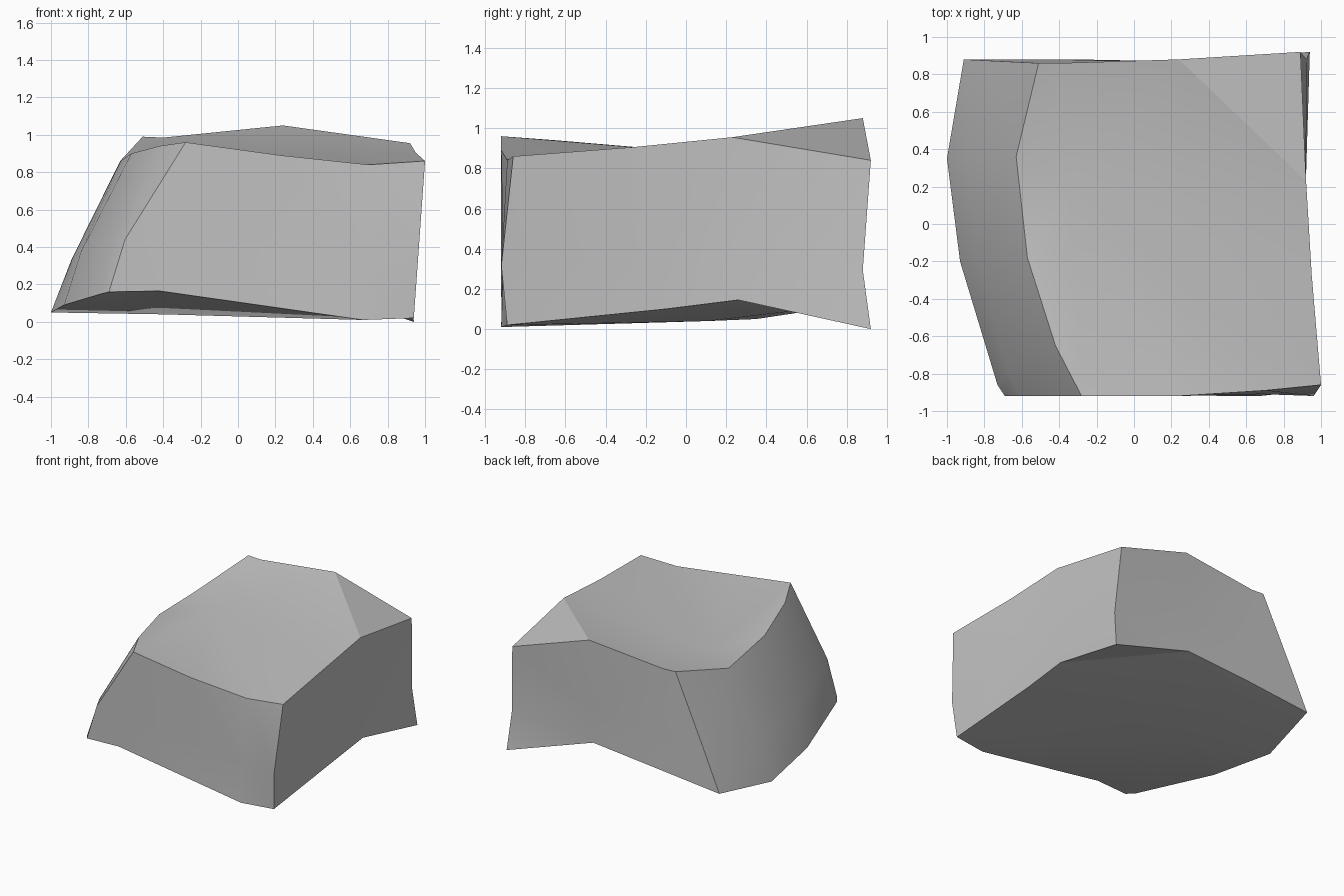
import bpy
import bmesh
import math
from mathutils import Vector

cube = bpy.data.objects.get("Cube")
if cube:
    bpy.data.objects.remove(cube, do_unlink=True)

# One stone colour
stone = bpy.data.materials.new("stone_grey")
stone.use_nodes = True
grey = (0.54, 0.54, 0.54, 1.0)
stone.diffuse_color = grey
bsdf = stone.node_tree.nodes["Principled BSDF"]
bsdf.inputs["Base Color"].default_value = grey
bsdf.inputs["Roughness"].default_value = 0.9

# Outlines run from the front left, along the front, right, back and slanted side
foot_outline = [
    (-.69, -.92, .16), (-.42, -.91, .165), (.67, -.92, .01), (.94, -.89, .02),
    (.92, -.1, .1), (.92, .26, .145), (.94, .92, 0), (.21, .87, .235),
    (-.31, .88, .19), (-.91, .88, .13), (-1, .35, .05), (-.93, -.2, .09),
    (-.73, -.86, .15),
]
crown_outline = [
    (-.28, -.92, .96), (.23, -.92, .89), (.7, -.89, .84), (1, -.86, .86),
    (.95, -.27, .905), (.92, .23, .955), (.89, .92, .84), (.24, .88, 1.05),
    (-.4, .86, .985), (-.51, .86, .99), (-.63, .36, .86), (-.57, -.18, .9),
    (-.42, -.65, .94),
]
count = len(foot_outline)
front_left, front_right, back_right, back_left = 0, 3, 6, 9


def waist_point(i):
    """Point part way up the side, bulging on the slant, drawn in at the back."""
    point = Vector(foot_outline[i]).lerp(Vector(crown_outline[i]), 0.35)
    if i == front_left or i >= back_left:
        point.x -= 0.03 * (1 - point.y)
    elif i in (front_right, back_right):
        point.y -= 0.04
    return point


bm = bmesh.new()
foot = [bm.verts.new(p) for p in foot_outline]
waist = [bm.verts.new(waist_point(i)) for i in range(count)]
crown = [bm.verts.new(p) for p in crown_outline]

# Side walls
for lower, upper in ((foot, waist), (waist, crown)):
    for i in range(count):
        j = (i + 1) % count
        bm.faces.new((lower[i], lower[j], upper[j], upper[i]))


def cap(ring, centre):
    """Close a ring: one corner facet, the rest meets at an inner corner."""
    bm.faces.new(ring[back_right - 1:back_right + 2])
    rim = ring[:back_right] + ring[back_right + 1:]
    hub = bm.verts.new(centre)
    for i, corner in enumerate(rim):
        bm.faces.new((corner, rim[(i + 1) % len(rim)], hub))


# Dipped top and slightly bulging underside
cap(crown, (-.35, .2, .868))
cap(foot, (-.4, .11, .04))

bmesh.ops.triangulate(bm, faces=[f for f in bm.faces if len(f.verts) > 3])
bmesh.ops.recalc_face_normals(bm, faces=bm.faces)
mesh = bpy.data.meshes.new("rock")
bm.to_mesh(mesh)
bm.free()
mesh.materials.append(stone)

rock = bpy.data.objects.new("rock", mesh)
bpy.context.collection.objects.link(rock)
bpy.ops.object.select_all(action='DESELECT')
rock.select_set(True)
bpy.context.view_layer.objects.active = rock
bpy.ops.object.shade_smooth_by_angle(angle=math.radians(30))
